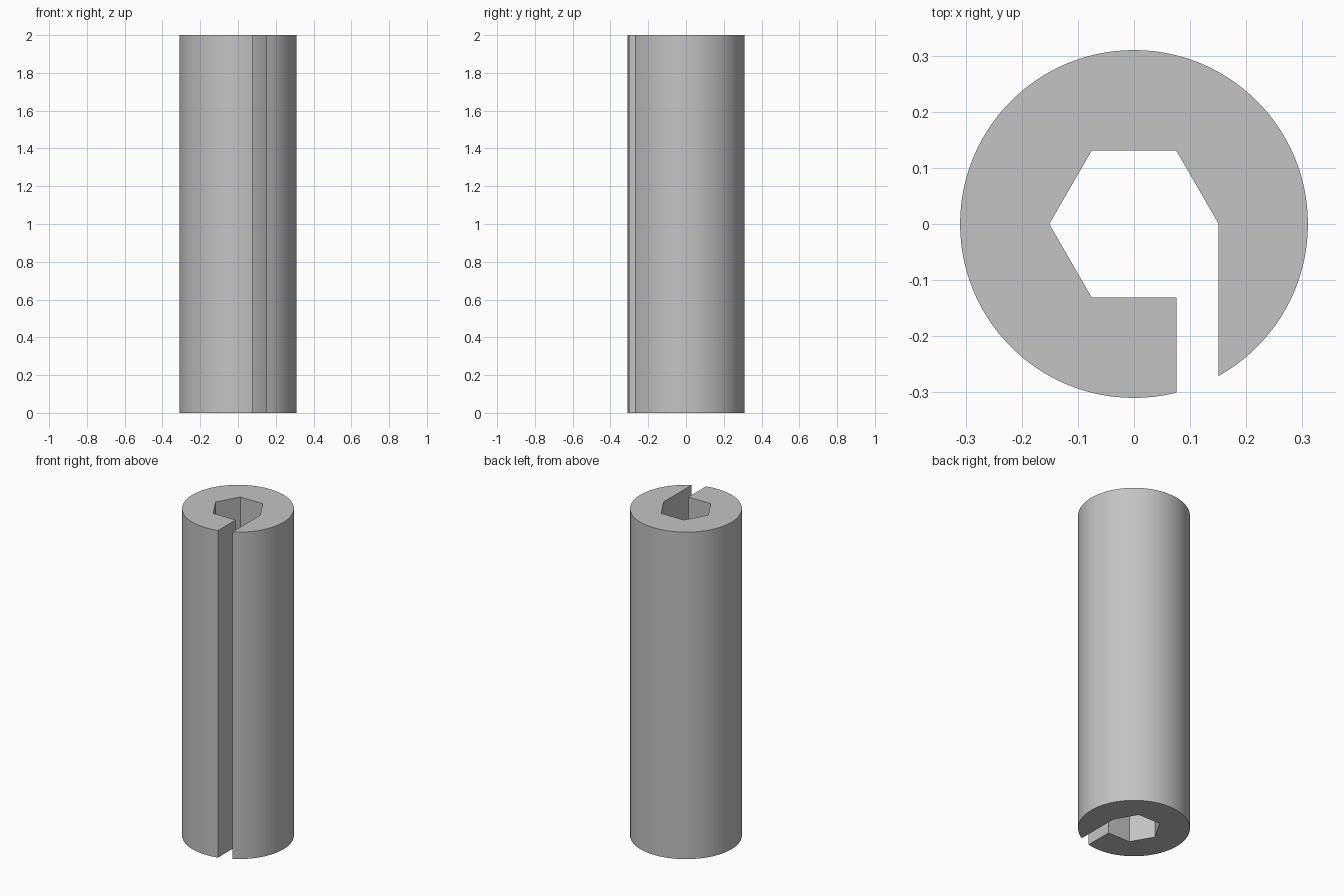
import bpy, bmesh, math

if "Cube" in bpy.data.objects:
    bpy.data.objects.remove(bpy.data.objects["Cube"])

HEIGHT, R_OUT, R_HEX = 2.0, 0.31, 0.151
SLOT_LEFT, SLOT_RIGHT = R_HEX / 2, R_HEX   # slot edges in x
SEGMENTS = 96

grey = bpy.data.materials.new("light grey")
grey.diffuse_color = (0.55, 0.55, 0.55, 1)
grey.use_nodes = True
grey.node_tree.nodes["Principled BSDF"].inputs["Base Color"].default_value = grey.diffuse_color

# Outer arc, counter-clockwise from the slot's right edge to its left edge
start = -math.acos(SLOT_RIGHT / R_OUT)
end = 2 * math.pi - math.acos(SLOT_LEFT / R_OUT)
profile = []
for i in range(SEGMENTS + 1):
    a = start + (end - start) * i / SEGMENTS
    profile.append((R_OUT * math.cos(a), R_OUT * math.sin(a)))

# Hexagonal bore, clockwise from the slot's left edge to its right edge
for k in range(5, -1, -1):
    a = math.radians(60 * k)
    profile.append((R_HEX * math.cos(a), R_HEX * math.sin(a)))

# Extrude the profile into the slotted sleeve
bm = bmesh.new()
base = bm.faces.new([bm.verts.new((x, y, 0)) for x, y in profile])
extruded = bmesh.ops.extrude_face_region(bm, geom=[base], use_keep_orig=True)
top = [v for v in extruded["geom"] if isinstance(v, bmesh.types.BMVert)]
bmesh.ops.translate(bm, verts=top, vec=(0, 0, HEIGHT))
bmesh.ops.recalc_face_normals(bm, faces=bm.faces)
mesh = bpy.data.meshes.new("slotted_sleeve")
bm.to_mesh(mesh)
bm.free()
mesh.materials.append(grey)

sleeve = bpy.data.objects.new("slotted_sleeve", mesh)
bpy.context.collection.objects.link(sleeve)
bpy.context.view_layer.objects.active = sleeve
sleeve.select_set(True)
bpy.ops.object.shade_smooth_by_angle(angle=math.radians(30))
